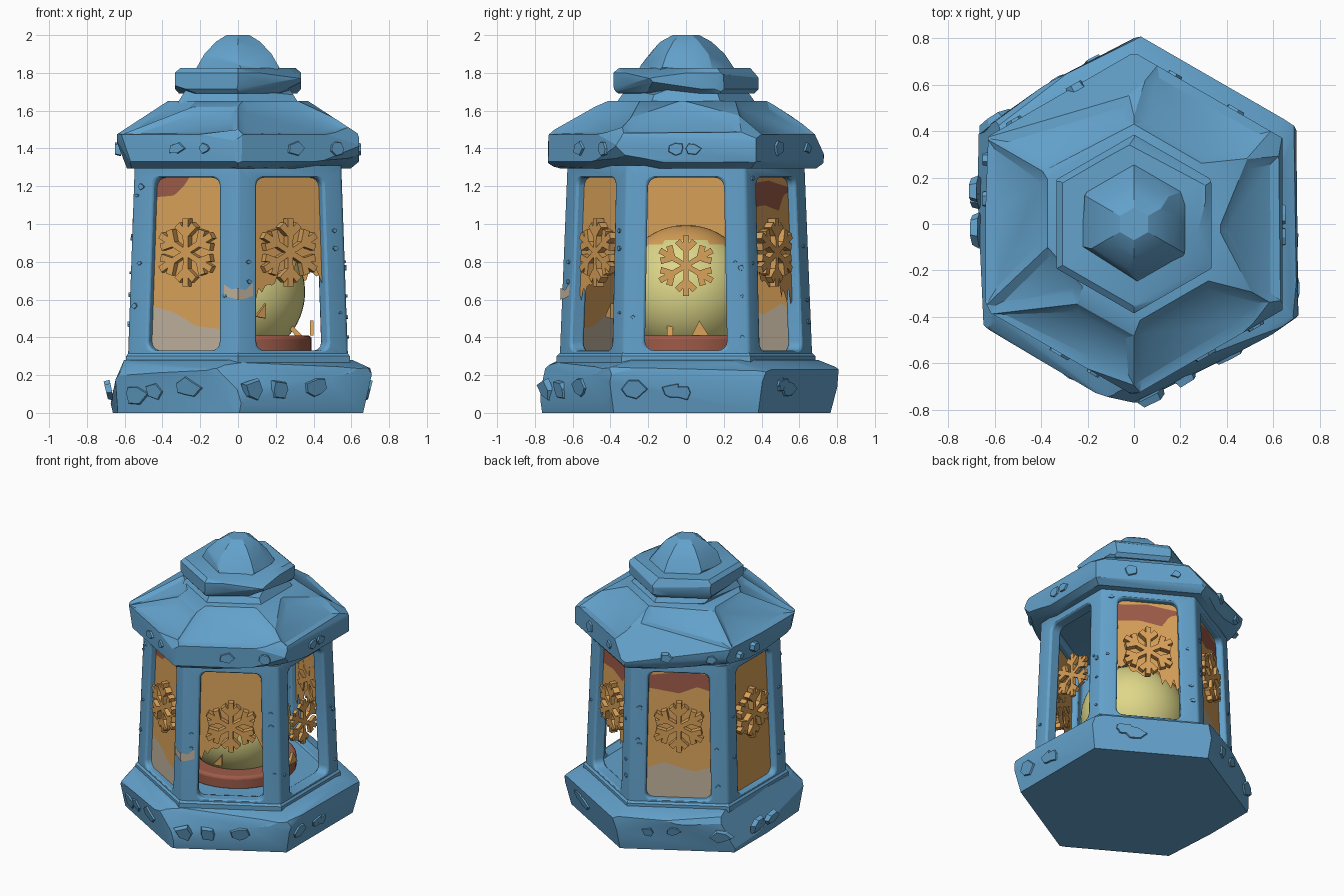
import bpy, bmesh, math, random
from mathutils import Vector

if "Cube" in bpy.data.objects:
    bpy.data.objects.remove(bpy.data.objects["Cube"])

random.seed(7)
rad = math.radians


def material(name, rgb):
    m = bpy.data.materials.new(name)
    m.diffuse_color = (*rgb, 1)
    m.use_nodes = True
    m.node_tree.nodes["Principled BSDF"].inputs["Base Color"].default_value = m.diffuse_color
    return m


BLUE = material("blue_stone", (0.125, 0.36, 0.60))
ORANGE = material("orange_glass", (0.70, 0.36, 0.10))
YELLOW = material("yellow_glow", (0.73, 0.68, 0.25))
BROWN = material("brown_clay", (0.34, 0.105, 0.065))
BEIGE = material("beige_frost", (0.52, 0.44, 0.33))


def finish(name, bm, mats, angle=25, normals=True):
    if normals:
        bmesh.ops.recalc_face_normals(bm, faces=bm.faces[:])
    me = bpy.data.meshes.new(name)
    bm.to_mesh(me)
    bm.free()
    ob = bpy.data.objects.new(name, me)
    bpy.context.collection.objects.link(ob)
    for m in mats:
        me.materials.append(m)
    bpy.ops.object.select_all(action='DESELECT')
    ob.select_set(True)
    bpy.context.view_layer.objects.active = ob
    bpy.ops.object.shade_smooth_by_angle(angle=rad(angle))
    return ob


def place(a, u, z, d):
    """Point on the wall facing angle a: sideways u, height z, outward d."""
    c, s = math.cos(rad(a)), math.sin(rad(a))
    return Vector((d * c - u * s, d * s + u * c, z))


def wall(z):
    """Distance from the axis to the tapering lantern wall."""
    return 0.582 - 0.035 * (z - 0.3)


def prism(bm, front, back):
    f = [bm.verts.new(p) for p in front]
    b = [bm.verts.new(p) for p in back]
    n = len(f)
    bm.faces.new(f)
    bm.faces.new(b[::-1])
    for i in range(n):
        bm.faces.new((f[i], b[i], b[(i + 1) % n], f[(i + 1) % n]))


def stone(name, rings, chips, low=-1.0, high=9.0, recess=False):
    """Hexagonal block from (z, radius) rings, edges knocked off by random cuts."""
    bm = bmesh.new()
    loops = [[bm.verts.new((r * math.cos(rad(30 + 60 * k)), r * math.sin(rad(30 + 60 * k)), z))
              for k in range(6)] for z, r in rings]
    for lo, hi in zip(loops, loops[1:]):
        for k in range(6):
            j = (k + 1) % 6
            bm.faces.new((lo[k], lo[j], hi[j], hi[k]))
    bm.faces.new(loops[0][::-1])
    bm.faces.new(loops[-1])
    for _ in range(chips):
        bm.normal_update()
        edges = [e for e in bm.edges if len(e.link_faces) == 2 and e.calc_length() > 0.08
                 and e.calc_face_angle(0) > 0.45 and all(low < v.co.z < high for v in e.verts)]
        if not edges:
            break
        e = random.choice(edges)
        p = e.verts[0].co.lerp(e.verts[1].co, random.uniform(0.1, 0.9))
        n = e.link_faces[0].normal + e.link_faces[1].normal
        n = n.normalized() + Vector([random.uniform(-0.13, 0.13) for _ in range(3)])
        n.normalize()
        bmesh.ops.bisect_plane(bm, geom=bm.verts[:] + bm.edges[:] + bm.faces[:], dist=1e-4,
                               plane_co=p - n * random.uniform(0.003, 0.012),
                               plane_no=n, clear_outer=True)
        bmesh.ops.holes_fill(bm, edges=[x for x in bm.edges if x.is_boundary], sides=0)
    if recess:
        bm.normal_update()
        slopes = [f for f in bm.faces if 0.6 < f.normal.z < 0.95 and f.calc_area() > 0.05]
        bmesh.ops.inset_individual(bm, faces=slopes, thickness=0.05, depth=-0.018)
    return finish(name, bm, [BLUE])


# Stone blocks, bottom to top
stone("base", [(0, 0.765), (0.23, 0.825), (0.28, 0.70)], 34, low=0.02)
stone("floor", [(0.26, 0.685), (0.30, 0.685), (0.325, 0.66)], 0)
stone("roof", [(1.295, 0.69), (1.33, 0.74), (1.475, 0.74), (1.65, 0.43)], 30, recess=True)
stone("roof_neck", [(1.64, 0.37), (1.71, 0.32)], 4)
stone("cap_plate", [(1.69, 0.36), (1.715, 0.385), (1.80, 0.385), (1.825, 0.355)], 14)
stone("cap_dome", [(1.81, 0.265), (1.90, 0.205), (1.965, 0.135), (2.0, 0.07)], 14, high=1.99)

# Wall frame with six rounded windows
bm = bmesh.new()
Z0, Z1, N, CR = 0.27, 1.31, 5, 0.05
for a in range(0, 360, 60):
    layers = []
    for depth in (0, 0.085):
        outer, hole = [], []
        for q, (sx, top) in enumerate(((1, 1), (-1, 1), (-1, 0), (1, 0))):
            z = Z1 if top else Z0
            d = wall(z) - depth
            outer.append(bm.verts.new(place(a, sx * d * math.tan(rad(30)), z, d)))
            w = 0.202 if top else 0.217
            arc = []
            for i in range(N):
                t = rad(q * 90 + 90 * i / (N - 1))
                hz = (1.245 - CR if top else 0.33 + CR) + CR * math.sin(t)
                arc.append(bm.verts.new(place(a, sx * (w - CR) + CR * math.cos(t), hz, wall(hz) - depth)))
            hole.append(arc)
        for q in range(4):
            for i in range(N - 1):
                bm.faces.new((outer[q], hole[q][i], hole[q][i + 1]))
            r = (q + 1) % 4
            bm.faces.new((outer[q], hole[q][-1], hole[r][0], outer[r]))
        layers.append(sum(hole, []))
    f, b = layers
    for i in range(len(f)):
        j = (i + 1) % len(f)
        bm.faces.new((f[i], f[j], b[j], b[i]))
bmesh.ops.remove_doubles(bm, verts=bm.verts[:], dist=1e-4)
ob = finish("window_frame", bm, [BLUE])
bev = ob.modifiers.new("worn_edges", 'BEVEL')
bev.width, bev.segments, bev.limit_method, bev.angle_limit = 0.014, 2, 'ANGLE', rad(40)

# Loose stone flakes on the base, roof band and posts
bm = bmesh.new()


def flake(a, u, z, d, size, thick, tilt=0.0):
    n = random.randint(5, 7)
    pts = [(math.cos(2 * math.pi * i / n) * size * random.uniform(0.6, 1.2),
            math.sin(2 * math.pi * i / n) * size * random.uniform(0.5, 0.9)) for i in range(n)]
    prism(bm, [place(a, u + x * 0.8, z + y * 0.8, d + thick + tilt * y) for x, y in pts],
          [place(a, u + x, z + y, d - 0.02 + tilt * y) for x, y in pts])


for a in range(0, 360, 60):
    for _ in range(3):
        z = random.uniform(0.10, 0.16)
        flake(a, random.uniform(-0.3, 0.3), z, 0.662 + 0.22 * z, random.uniform(0.05, 0.09), 0.012, 0.2)
    for _ in range(2):
        flake(a, random.uniform(-0.28, 0.28), 1.40, 0.64, random.uniform(0.04, 0.07), 0.012)
    for _ in range(5):
        z = random.uniform(0.4, 1.25)
        flake(a, random.choice((-1, 1)) * random.uniform(0.25, 0.30), z, wall(z),
              random.uniform(0.012, 0.025), 0.008)
finish("stone_flakes", bm, [BLUE])


# Glass panels: each band runs between two (u, z) broken lines
def line(pts, u):
    for (u0, z0), (u1, z1) in zip(pts, pts[1:]):
        if u <= u1:
            return z0 + (z1 - z0) * max(0, u - u0) / (u1 - u0)
    return pts[-1][1]


def panel(name, a, lines, mats, jag=0.0):
    bm = bmesh.new()
    us = [-0.235 + 0.47 * i / 24 for i in range(25)]
    rows = []
    for k, pts in enumerate(lines):
        rough = jag if k == len(lines) - 1 else 0
        row = []
        for u in us:
            z = line(pts, u) + random.uniform(-rough, rough)
            row.append(bm.verts.new(place(a, u, z, wall(z) - 0.045)))
        rows.append(row)
    for k in range(len(rows) - 1):
        for i in range(24):
            f = bm.faces.new((rows[k][i], rows[k + 1][i], rows[k + 1][i + 1], rows[k][i + 1]))
            f.material_index = k
    return finish(name, bm, mats, normals=False)


def flat(z):
    return [(-0.24, z), (0.24, z)]


panel("front_left_panel", -120,
      [flat(1.265), [(-0.24, 1.14), (-0.1, 1.15), (-0.04, 1.2), (0.0, 1.255), (0.24, 1.26)],
       [(-0.24, 0.57), (-0.08, 0.53), (0.05, 0.46), (0.24, 0.44)], flat(0.31)], [BROWN, ORANGE, BEIGE])
panel("front_right_panel", -60,
      [flat(1.265), [(-0.24, 0.60), (-0.1, 0.68), (0.04, 0.77), (0.12, 0.80), (0.24, 0.66)]],
      [ORANGE], 0.04)
panel("back_right_panel", 60,
      [flat(1.265), [(-0.24, 1.21), (0.0, 1.23), (0.24, 1.19)],
       [(-0.24, 1.08), (-0.05, 1.10), (0.1, 1.07), (0.15, 1.15), (0.24, 1.18)],
       [(-0.24, 0.66), (-0.1, 0.74), (0.05, 0.68), (0.24, 0.58)]], [ORANGE, BROWN, ORANGE], 0.05)
panel("back_left_panel", 120,
      [flat(1.265), [(-0.24, 1.2), (0.05, 1.24), (0.24, 1.21)],
       [(-0.24, 1.12), (0.0, 1.08), (0.12, 1.13), (0.24, 1.09)],
       [(-0.24, 0.53), (-0.1, 0.58), (0.1, 0.52), (0.24, 0.56)], flat(0.31)],
      [ORANGE, BROWN, ORANGE, BEIGE])
panel("left_panel", 180, [flat(1.265), flat(0.31)], [ORANGE])


# Six-armed snowflake ornaments
def snowflake(name, a, zc, size, d0, d1):
    bm = bmesh.new()

    def bar(p, q, w0, w1):
        p, q = Vector(p), Vector(q)
        n = (q - p).orthogonal().normalized()
        quad = [p + n * w0, q + n * w1, q - n * w1, p - n * w0]
        prism(bm, [place(a, v.x, zc + v.y, d1) for v in quad],
              [place(a, v.x, zc + v.y, d0) for v in quad])

    for k in range(6):
        t = rad(90 + 60 * k)
        arm = Vector((math.cos(t), math.sin(t))) * size
        bar((0, 0), arm, size * 0.08, size * 0.10)
        for s in (-1, 1):
            b = Vector((math.cos(t + s * 0.75), math.sin(t + s * 0.75))) * size * 0.42
            bar(arm * 0.5, arm * 0.5 + b, size * 0.08, size * 0.11)
    finish(name, bm, [ORANGE])


for label, a in (("front_left", -120), ("front_right", -60), ("back_right", 60),
                 ("back_left", 120), ("left", 180)):
    snowflake(label + "_snowflake", a, 0.85, 0.18, wall(0.85) - 0.05, wall(0.85) - 0.005)
snowflake("right_snowflake", 0, 0.78, 0.16, wall(0.78) - 0.05, wall(0.78) - 0.025)

# Fallen shards of glass
bm = bmesh.new()
for tri, d in (([(0.03, 0.41), (0.12, 0.41), (0.07, 0.49)], 0.40),):
    prism(bm, [place(0, u, z, d) for u, z in tri], [place(0, u, z, d - 0.02) for u, z in tri])
tri = [(-0.13, 0.51), (-0.07, 0.50), (-0.07, 0.58)]
prism(bm, [place(-60, u, z, 0.42) for u, z in tri], [place(-60, u, z, 0.40) for u, z in tri])
prism(bm, [Vector((x, -0.1, z)) for x, z in ((0.25, 0.47), (0.28, 0.47), (0.37, 0.38), (0.33, 0.38))],
      [Vector((x, -0.07, z)) for x, z in ((0.25, 0.47), (0.28, 0.47), (0.37, 0.38), (0.33, 0.38))])
finish("glass_shards", bm, [ORANGE])

# Frost patch wrapped round the front post
bm = bmesh.new()
rows = []
for x, lo, hi in ((-0.075, 0.62, 0.68), (-0.035, 0.61, 0.655), (0, 0.60, 0.66), (0.04, 0.605, 0.65), (0.08, 0.62, 0.69)):
    rows.append([bm.verts.new((x, -wall(z) / math.cos(rad(30)) - 0.006 + abs(x) * math.tan(rad(30)), z))
                 for z in (lo, hi)])
for p, q in zip(rows, rows[1:]):
    bm.faces.new((p[0], q[0], q[1], p[1]))
finish("post_frost", bm, [BEIGE], normals=False)

# Clay dish under the glowing globe
bm = bmesh.new()
bmesh.ops.create_cone(bm, cap_ends=True, segments=32, radius1=0.39, radius2=0.39, depth=0.1)
bmesh.ops.translate(bm, verts=bm.verts[:], vec=(0, 0, 0.36))
ob = finish("globe_dish", bm, [BROWN])
bev = ob.modifiers.new("round_rim", 'BEVEL')
bev.width, bev.segments = 0.02, 3

# Globe: yellow with an orange crown and a brown left side
bm = bmesh.new()
bmesh.ops.create_uvsphere(bm, u_segments=48, v_segments=32, radius=0.355)
for f in bm.faces:
    c = f.calc_center_median()
    if c.z - 0.46 * c.x > 0.17 and c.z > 0.05:
        f.material_index = 1
    elif c.x < -0.12:
        f.material_index = 2
bmesh.ops.translate(bm, verts=bm.verts[:], vec=(0, 0, 0.64))
finish("globe", bm, [YELLOW, ORANGE, BROWN], 60)
